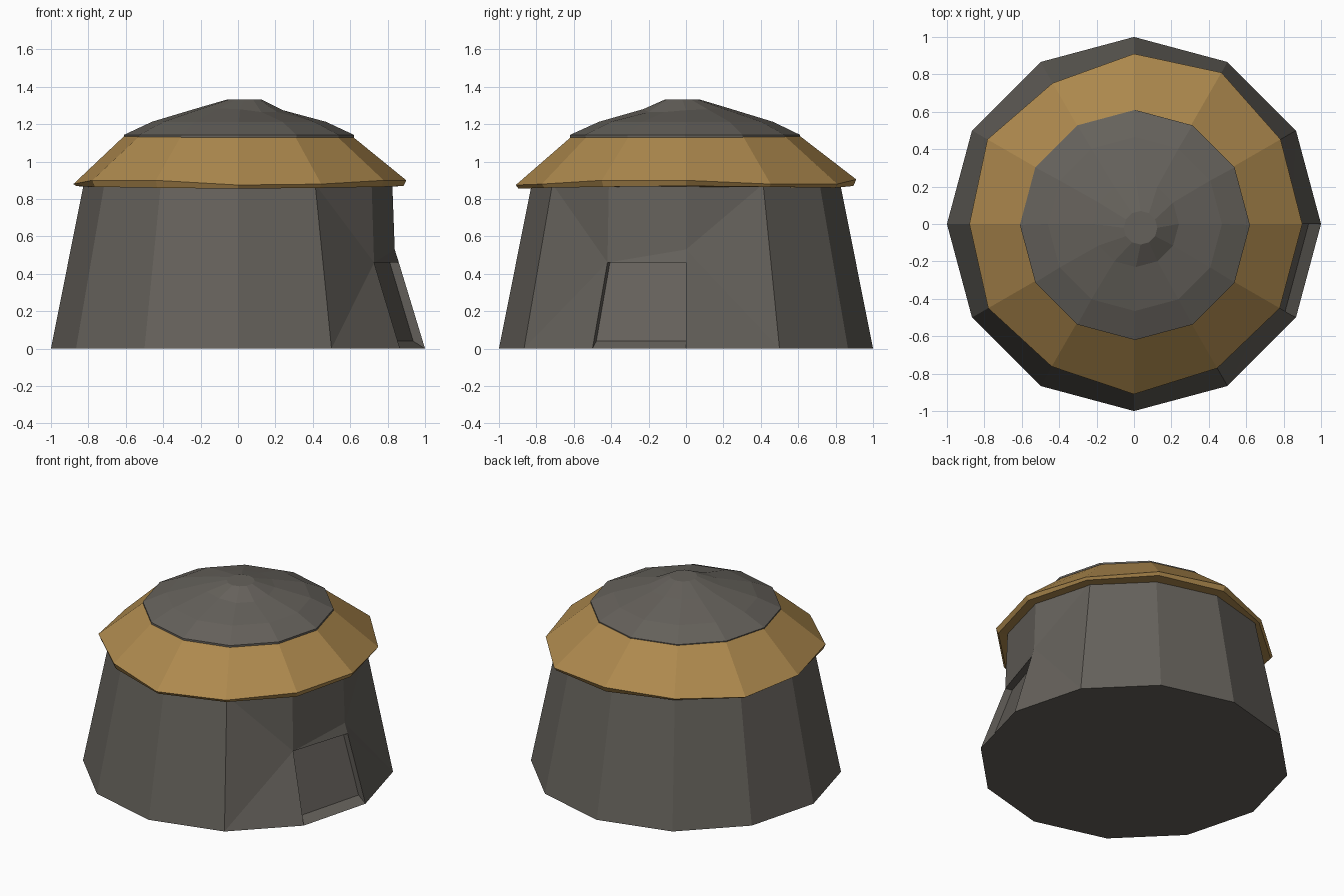
import bpy, bmesh
from math import cos, sin, radians
from mathutils import Vector

if "Cube" in bpy.data.objects:
    bpy.data.objects.remove(bpy.data.objects["Cube"])

N = 12

def material(name, color):
    m = bpy.data.materials.new(name)
    m.diffuse_color = (*color, 1)
    m.use_nodes = True
    m.node_tree.nodes["Principled BSDF"].inputs["Base Color"].default_value = m.diffuse_color
    return m

STONE = material("dark_stone", (0.13, 0.12, 0.105))
STRAW = material("straw", (0.42, 0.25, 0.075))

def point(angle, r, z, cx=0.0, cy=0.0):
    a = radians(angle)
    return Vector((cx + r * cos(a), cy + r * sin(a), z))

def ring(bm, r, z, cx=0.0, cy=0.0):
    rs = r if isinstance(r, list) else [r] * N
    zs = z if isinstance(z, list) else [z] * N
    return [bm.verts.new(point(30 * i, rs[i], zs[i], cx, cy)) for i in range(N)]

def bridge(bm, low, high, skip=()):
    for i in range(N):
        if i not in skip:
            j = (i + 1) % N
            bm.faces.new((low[i], low[j], high[j], high[i]))

def finish(bm, name, mat):
    bmesh.ops.recalc_face_normals(bm, faces=bm.faces)
    me = bpy.data.meshes.new(name)
    bm.to_mesh(me)
    bm.free()
    me.materials.append(mat)
    ob = bpy.data.objects.new(name, me)
    bpy.context.collection.objects.link(ob)

# Tapered wall with a recessed doorway in the panel between -30 and 0 degrees
bm = bmesh.new()
base = ring(bm, 1.0, 0.0)
top = ring(bm, 0.825, 0.88)
bridge(bm, base, top, skip=(0, 10, 11))
bm.faces.new(base[::-1])
bm.faces.new(top)
kink_l = bm.verts.new(point(-30, 0.84, 0.46))
kink_r = bm.verts.new(point(0, 0.838, 0.53))
door_r = bm.verts.new(point(0, 0.86, 0.46))
# neighbouring panels bend in to meet the door
bm.faces.new((base[10], base[11], kink_l))
bm.faces.new((base[10], kink_l, top[10]))
bm.faces.new((kink_l, top[11], top[10]))
bm.faces.new((base[0], base[1], door_r))
bm.faces.new((door_r, base[1], kink_r))
bm.faces.new((kink_r, base[1], top[1]))
bm.faces.new((kink_r, top[1], top[0]))
# lintel above the door
bm.faces.new((kink_l, door_r, kink_r))
bm.faces.new((kink_l, kink_r, top[0], top[11]))
# recessed door panel, jambs, lintel underside and sill
inward = point(-15, -0.05, 0)
outer = [base[11], base[0], door_r, kink_l]
inner = [bm.verts.new(p + inward) for p in (
    point(-30, 0.985, 0.04), point(0, 0.985, 0.04), door_r.co, kink_l.co)]
bm.faces.new(inner)
for i in range(4):
    j = (i + 1) % 4
    bm.faces.new((outer[i], outer[j], inner[j], inner[i]))
finish(bm, "round_wall", STONE)

# Slightly uneven thatch skirt with a thin eave
bm = bmesh.new()
eave_r = [0.90, 0.905, 0.935, 0.91, 0.87, 0.905, 0.88, 0.90, 0.88, 0.91, 0.89, 0.90]
eave_z = [0.90, 0.88, 0.88, 0.905, 0.88, 0.87, 0.88, 0.90, 0.90, 0.875, 0.88, 0.90]
under = ring(bm, 0.80, 0.865)
lip = ring(bm, [r - 0.015 for r in eave_r],
           [0.87, 0.865, 0.86, 0.87, 0.865, 0.86, 0.87, 0.865, 0.86, 0.855, 0.86, 0.865])
eave = ring(bm, eave_r, eave_z)
crown = ring(bm, 0.605, 1.14)
for a, b in ((under, lip), (lip, eave), (eave, crown)):
    bridge(bm, a, b)
bm.faces.new(under[::-1])
bm.faces.new(crown)
finish(bm, "thatch_skirt", STRAW)

# Low faceted cap with an off-centre knob and a swirled dip beside it
bm = bmesh.new()
rings = [ring(bm, 0.615, 1.13, 0.005, -0.005),
         ring(bm, 0.615, 1.143, 0.005, -0.005),
         ring(bm, 0.465, 1.213, 0.005),
         ring(bm, 0.23, [1.275, 1.28, 1.283, 1.285, 1.285, 1.285,
                         1.285, 1.285, 1.285, 1.28, 1.265, 1.265], 0.01),
         ring(bm, 0.09, 1.333, 0.035, -0.02)]
for a, b in zip(rings, rings[1:]):
    bridge(bm, a, b)
bm.faces.new(rings[0][::-1])
bm.faces.new(rings[-1])
finish(bm, "roof_cap", STONE)
